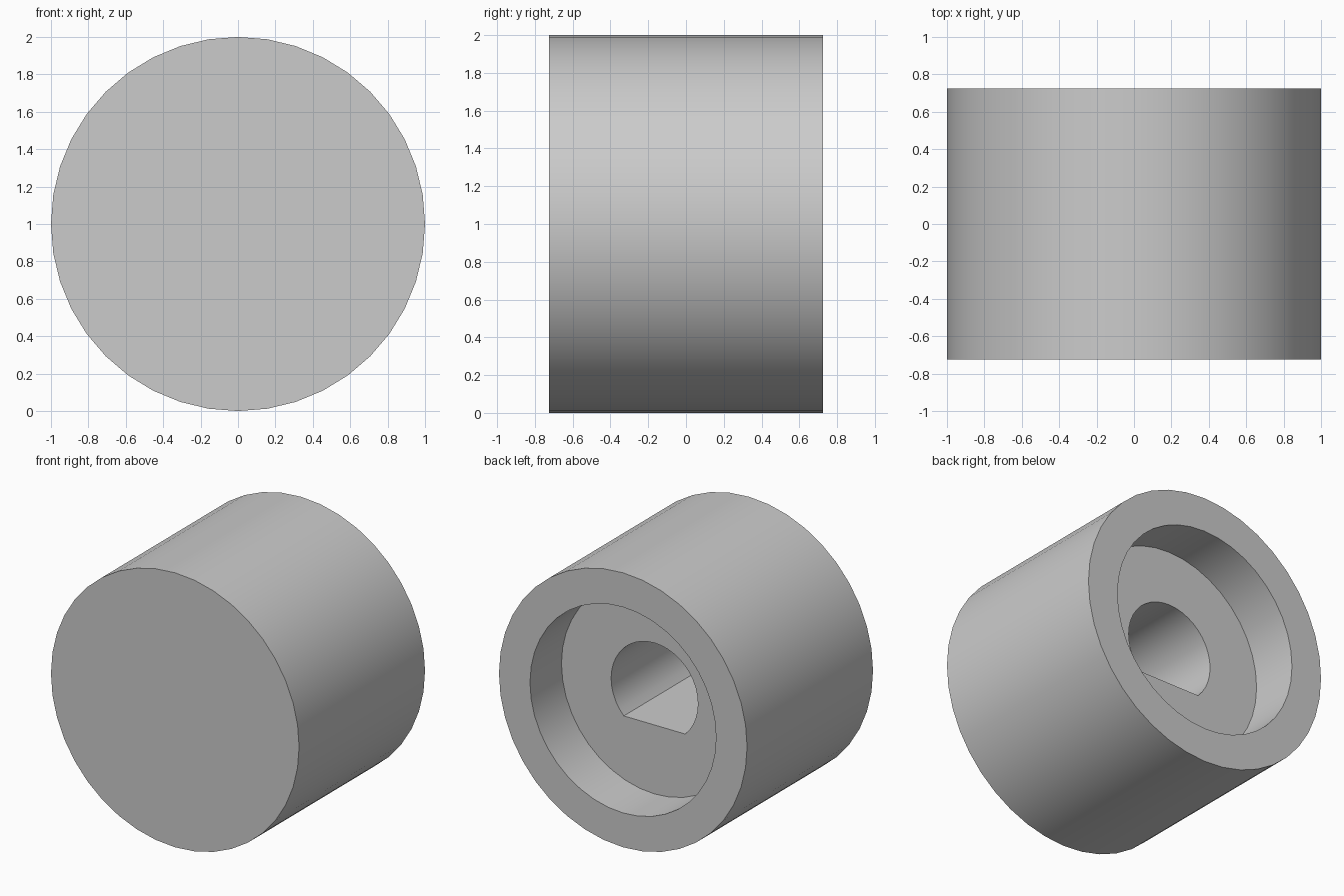
import bpy, bmesh, math

if "Cube" in bpy.data.objects:
    bpy.data.objects.remove(bpy.data.objects["Cube"])

SEGMENTS = 40
HALF = 0.725
FLAT = -0.35 * math.sin(math.radians(45))   # flat of the D-shaped bore

bm = bmesh.new()


def ring(radius, y, floor=-2.0):
    """Loop of vertices around the knob axis, cut off flat below floor."""
    loop = []
    for i in range(SEGMENTS):
        a = 2 * math.pi * i / SEGMENTS
        z = max(radius * math.sin(a), floor)
        loop.append(bm.verts.new((radius * math.cos(a), y, 1 + z)))
    return loop


# Solid face, outer wall, rim, recess, D-shaped shaft bore
rings = [
    ring(1.0, -HALF),
    ring(1.0, HALF),
    ring(0.75, HALF),
    ring(0.75, 0.3625),
    ring(0.35, 0.3625, FLAT),
    ring(0.35, -0.475, FLAT),
]
for a, b in zip(rings, rings[1:]):
    for i in range(SEGMENTS):
        j = (i + 1) % SEGMENTS
        bm.faces.new((a[i], a[j], b[j], b[i]))
bm.faces.new(rings[0])
bm.faces.new(rings[-1])
bmesh.ops.recalc_face_normals(bm, faces=bm.faces)

mesh = bpy.data.meshes.new("knob")
bm.to_mesh(mesh)
bm.free()
knob = bpy.data.objects.new("knob", mesh)
bpy.context.collection.objects.link(knob)

# Smooth round walls, sharp rims
bpy.context.view_layer.objects.active = knob
knob.select_set(True)
bpy.ops.object.shade_smooth_by_angle(angle=math.radians(30))
